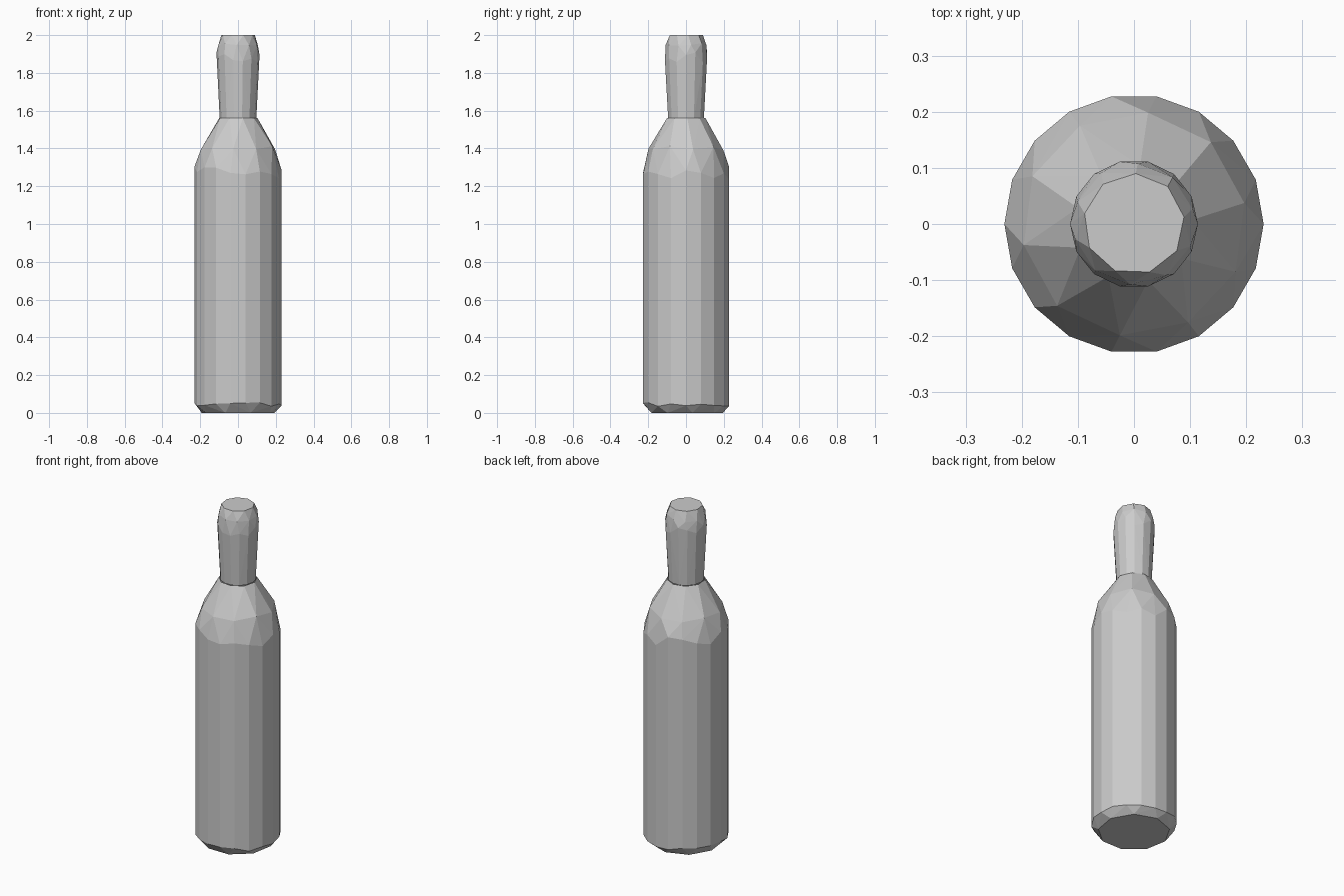
import bpy, bmesh, math, random

random.seed(4)
cube = bpy.data.objects.get("Cube")
if cube:
    bpy.data.objects.remove(cube, do_unlink=True)

glass = bpy.data.materials.new("plain grey")
glass.use_nodes = True
grey = (0.6, 0.6, 0.6, 1)
glass.diffuse_color = grey
glass.node_tree.nodes["Principled BSDF"].inputs["Base Color"].default_value = grey


def faceted_hull(name, rings, open_z):
    """Wrap rings of (radius, height, sides, height variation, turn) in flat facets."""
    bm = bmesh.new()
    for radius, z, sides, vary, turn in rings:
        for i in range(sides):
            a = math.tau * (i + turn) / sides
            dz = random.uniform(-vary, vary)
            bm.verts.new((radius * math.cos(a), radius * math.sin(a), z + dz))
    bmesh.ops.convex_hull(bm, input=bm.verts[:])
    # Leave the hidden joint open
    hidden = [f for f in bm.faces if all(abs(v.co.z - open_z) < 0.002 for v in f.verts)]
    bmesh.ops.delete(bm, geom=hidden, context='FACES')
    bmesh.ops.delete(bm, geom=[v for v in bm.verts if not v.link_faces], context='VERTS')
    bmesh.ops.recalc_face_normals(bm, faces=bm.faces[:])
    mesh = bpy.data.meshes.new(name)
    bm.to_mesh(mesh)
    bm.free()
    mesh.materials.append(glass)
    obj = bpy.data.objects.new(name, mesh)
    bpy.context.collection.objects.link(obj)
    return obj


JOINT = 1.56

# Body: chamfered foot, straight wall, rounded shoulder
faceted_hull("bottle_body", [
    (0.195, 0.0, 9, 0, 0.25),
    (0.231, 0.045, 18, 0.012, 0),
    (0.231, 1.27, 18, 0.04, 0),
    (0.2, 1.40, 10, 0.012, 0.3),
    (0.104, JOINT, 9, 0, 0.1),
], JOINT)

# Neck: flares upward, then rounds in to the flat top
faceted_hull("bottle_neck", [
    (0.097, JOINT, 14, 0, 0),
    (0.114, 1.88, 14, 0.03, 0),
    (0.108, 1.95, 10, 0.008, 0.4),
    (0.09, 2.0, 9, 0, 0.2),
], JOINT)
